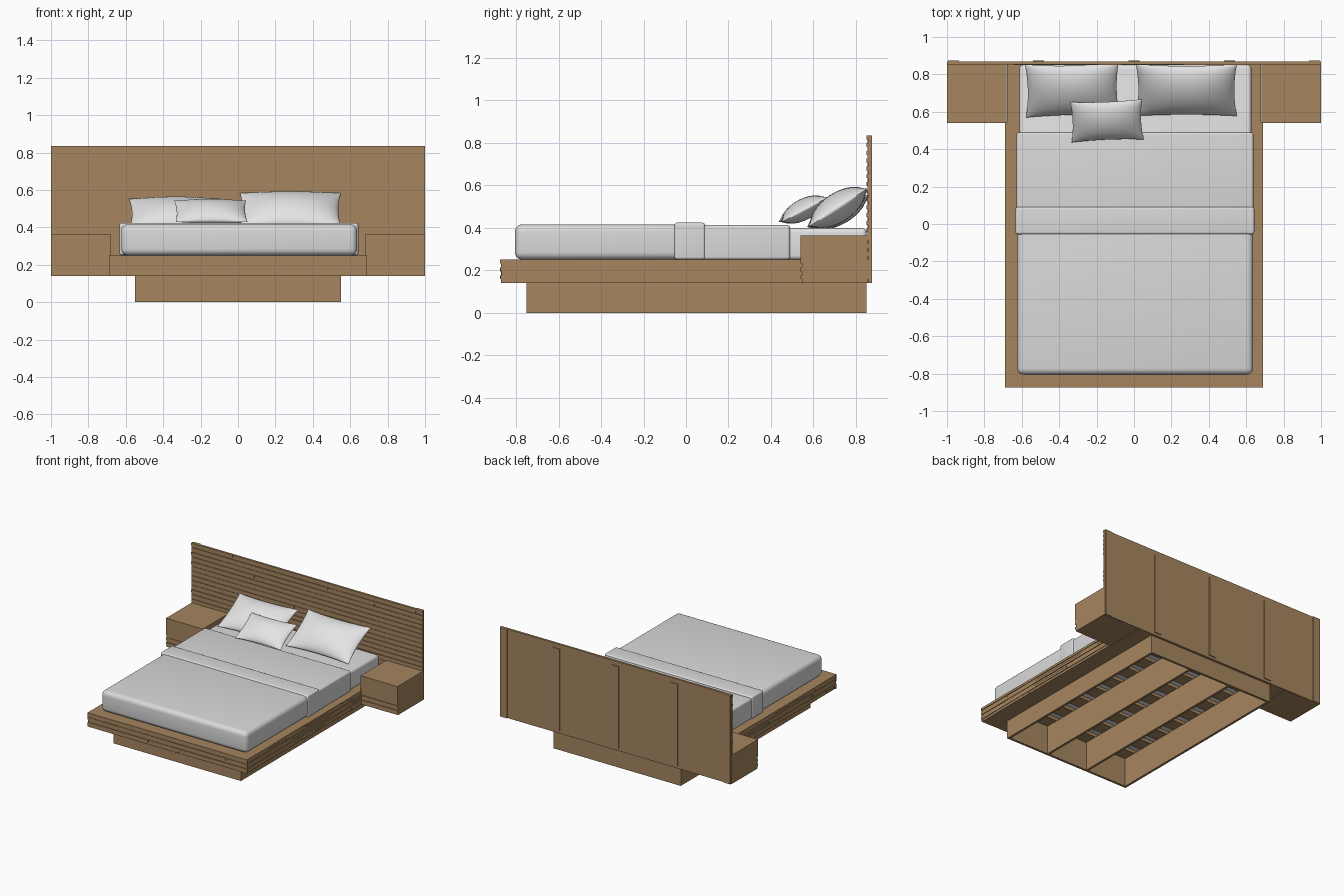
import bpy, bmesh, math, random
from mathutils import Matrix, Vector

if "Cube" in bpy.data.objects:
    bpy.data.objects.remove(bpy.data.objects["Cube"])

random.seed(4)


def material(name, rgb):
    m = bpy.data.materials.new(name)
    m.diffuse_color = (*rgb, 1)
    m.use_nodes = True
    m.node_tree.nodes["Principled BSDF"].inputs["Base Color"].default_value = m.diffuse_color
    return m


WOOD = material("oak brown", (0.38, 0.235, 0.115))
BLANKET = material("blanket white", (0.70, 0.70, 0.70))
LINEN = material("linen white", (0.78, 0.78, 0.78))


def add_box(bm, lo, hi):
    lo, hi = Vector(lo), Vector(hi)
    mat = Matrix.Translation((lo + hi) / 2) @ Matrix.Diagonal((*(hi - lo), 1))
    bmesh.ops.create_cube(bm, size=1, matrix=mat)


def finish(bm, name, mat):
    me = bpy.data.meshes.new(name)
    bm.to_mesh(me)
    bm.free()
    me.materials.append(mat)
    ob = bpy.data.objects.new(name, me)
    bpy.context.collection.objects.link(ob)
    return ob


def boxes(name, mat, *pairs):
    bm = bmesh.new()
    for lo, hi in pairs:
        add_box(bm, lo, hi)
    return finish(bm, name, mat)


def smooth(ob, angle=40):
    bpy.context.view_layer.objects.active = ob
    ob.select_set(True)
    bpy.ops.object.shade_smooth_by_angle(angle=math.radians(angle))
    ob.select_set(False)


def strips(name, axis, start, end, face, sign, z0, z1, rows):
    """Rows of short wooden strips, alternate rows standing further out."""
    bm = bmesh.new()
    h = (z1 - z0) / rows
    for r in range(rows):
        a = start
        while a < end - 1e-4:
            b = min(end, a + random.uniform(0.10, 0.24))
            if end - b < 0.05:
                b = end
            out = face + sign * ((0.010 if r % 2 else 0.005) - random.choice((0, 0.0015)))
            p, q = sorted((face - sign * 0.002, out))
            zl, zh = z0 + r * h, z0 + (r + 1) * h
            if axis == "x":
                add_box(bm, (a, p, zl), (b, q, zh))
            else:
                add_box(bm, (p, a, zl), (q, b, zh))
            a = b
    return finish(bm, name, WOOD)


# Headboard: panel, strip cladding and back battens
boxes("headboard_panel", WOOD, ((-1, 0.86, 0.14), (1, 0.868, 0.835)))
strips("headboard_strips", "x", -1, 1, 0.86, -1, 0.14, 0.835, 38)
boxes("headboard_battens", WOOD,
      *[((x - 0.029, 0.867, z0), (x + 0.029, 0.875, z1)) for x, z0, z1 in
        ((-0.965, 0.14, 0.835), (-0.51, 0.16, 0.80), (0, 0.16, 0.80),
         (0.51, 0.16, 0.80), (0.965, 0.14, 0.835))])

# Plinth: open frame with two inner boards
boxes("plinth", WOOD,
      *[((x - 0.009, -0.75, 0), (x + 0.009, 0.85, 0.225)) for x in (-0.541, -0.18, 0.18, 0.541)],
      ((-0.55, -0.75, 0), (0.55, -0.732, 0.225)),
      ((-0.55, 0.832, 0), (0.55, 0.85, 0.225)))

# Cross slats under the mattress
boxes("mattress_slats", WOOD,
      *[((-0.6, -0.74 + i * 0.18, 0.225), (0.6, -0.63 + i * 0.18, 0.249)) for i in range(9)])

# Platform rails with strip cladding
boxes("platform_rails", WOOD,
      ((-0.68, -0.865, 0.14), (-0.552, 0.86, 0.25)),
      ((0.552, -0.865, 0.14), (0.68, 0.86, 0.25)),
      ((-0.552, -0.865, 0.14), (0.552, -0.752, 0.25)),
      ((-0.552, 0.85, 0.14), (0.552, 0.86, 0.25)))
strips("front_rail_strips", "x", -0.69, 0.69, -0.865, -1, 0.14, 0.25, 6)
for side, s in (("left", -1), ("right", 1)):
    strips(side + "_rail_strips", "y", -0.865, 0.545, 0.68 * s, s, 0.14, 0.25, 6)

    # Nightstand: body, plain drawer front and strip-clad lower front
    xs = sorted((0.682 * s, 1.0 * s))
    boxes(side + "_nightstand", WOOD, ((xs[0], 0.55, 0.14), (xs[1], 0.855, 0.365)))
    boxes(side + "_drawer_front", WOOD, ((xs[0], 0.54, 0.25), (xs[1], 0.552, 0.365)))
    strips(side + "_nightstand_strips", "x", xs[0], xs[1], 0.55, -1, 0.14, 0.25, 6)


# Mattress and bedding layers as soft boxes
def soft_box(name, mat, lo, hi, bevel):
    ob = boxes(name, mat, (lo, hi))
    mod = ob.modifiers.new("soft", "BEVEL")
    mod.width, mod.segments = bevel, 5
    bpy.context.view_layer.objects.active = ob
    bpy.ops.object.modifier_apply(modifier=mod.name)
    smooth(ob)
    return ob


soft_box("mattress", LINEN, (-0.612, -0.79, 0.25), (0.627, 0.85, 0.398), 0.02)
lower = soft_box("blanket", BLANKET, (-0.624, -0.806, 0.25), (0.637, 0.0, 0.416), 0.035)
soft_box("blanket_top_section", BLANKET, (-0.628, -0.02, 0.25), (0.638, 0.49, 0.413), 0.014)
soft_box("blanket_fold", BLANKET, (-0.634, -0.055, 0.251), (0.643, 0.09, 0.424), 0.012)


# Pillows: two bulging sheets joined along pinched edges
def pillow(name, center, w, h, t, tilt, yaw=0.0, n=20):
    bm = bmesh.new()
    for s in (1, -1):
        grid = []
        for j in range(n + 1):
            row = []
            for i in range(n + 1):
                u = -math.cos(math.pi * i / n)
                v = -math.cos(math.pi * j / n)
                x = u * w / 2 * (1 - 0.05 * (1 - v * v))
                y = v * h / 2 * (1 - 0.08 * (1 - u * u))
                z = s * t / 2 * ((1 - u * u) * (1 - v * v)) ** 0.6
                row.append(bm.verts.new((x, y, z)))
            grid.append(row)
        for j in range(n):
            for i in range(n):
                q = [grid[j][i], grid[j][i + 1], grid[j + 1][i + 1], grid[j + 1][i]]
                bm.faces.new(q if s > 0 else q[::-1])
    bmesh.ops.remove_doubles(bm, verts=bm.verts, dist=1e-5)
    bm.transform(Matrix.Translation(center) @ Matrix.Rotation(yaw, 4, "Z")
                 @ Matrix.Rotation(math.radians(tilt), 4, "X"))
    smooth(finish(bm, name, LINEN), 60)


pillow("right_pillow", (0.28, 0.715, 0.495), 0.54, 0.33, 0.14, 33)
pillow("left_pillow", (-0.33, 0.715, 0.478), 0.50, 0.32, 0.13, 28, 0.02)
pillow("small_pillow", (-0.145, 0.552, 0.486), 0.385, 0.245, 0.10, 28, 0.04)
